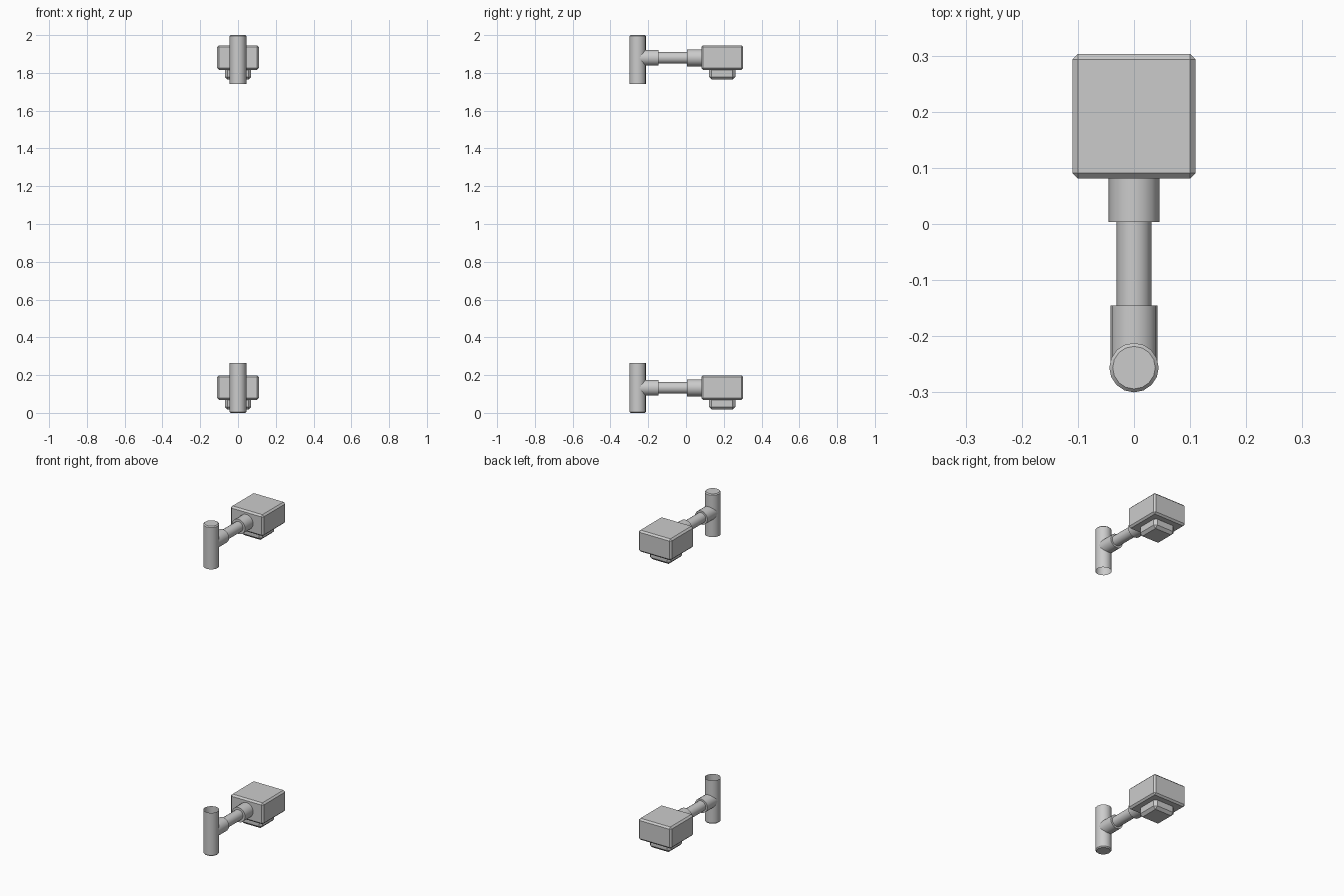
import bpy, math

if "Cube" in bpy.data.objects:
    bpy.data.objects.remove(bpy.data.objects["Cube"])


def finish(ob, name, bevel=0.0):
    ob.name = name
    if bevel:
        bpy.ops.object.transform_apply(location=False, rotation=False, scale=True)
        m = ob.modifiers.new("bevel", "BEVEL")
        m.width, m.segments = bevel, 1
        m.limit_method, m.angle_limit = "ANGLE", math.radians(40)


def rod(name, radius, y0, y1, z):
    bpy.ops.mesh.primitive_cylinder_add(
        vertices=16, radius=radius, depth=y1 - y0,
        location=(0, (y0 + y1) / 2, z), rotation=(math.pi / 2, 0, 0))
    bpy.ops.object.shade_smooth_by_angle(angle=math.radians(35))
    finish(bpy.context.object, name)


def box(name, half, y0, y1, z0, z1, bevel):
    bpy.ops.mesh.primitive_cube_add(size=1, location=(0, (y0 + y1) / 2, (z0 + z1) / 2))
    ob = bpy.context.object
    ob.scale = (2 * half, y1 - y0, z1 - z0)
    finish(ob, name, bevel)


def post(name, z_cap, z_open):
    # tube with one chamfered cap and one open end
    n, r, c = 16, 0.044, 0.006
    step = math.copysign(c, z_open - z_cap)
    rings = [(r - c, z_cap), (r, z_cap + step), (r, z_open)]
    verts = [(q * math.cos(2 * math.pi * i / n), q * math.sin(2 * math.pi * i / n) - 0.256, z)
             for q, z in rings for i in range(n)]
    faces = [(k * n + i, k * n + (i + 1) % n, (k + 1) * n + (i + 1) % n, (k + 1) * n + i)
             for k in range(2) for i in range(n)]
    faces.append(tuple(reversed(range(n))))
    if z_open < z_cap:
        faces = [tuple(reversed(f)) for f in faces]
    me = bpy.data.meshes.new(name)
    me.from_pydata(verts, [], faces)
    ob = bpy.data.objects.new(name, me)
    bpy.context.collection.objects.link(ob)
    bpy.ops.object.select_all(action="DESELECT")
    ob.select_set(True)
    bpy.context.view_layer.objects.active = ob
    bpy.ops.object.shade_smooth_by_angle(angle=math.radians(35))


# two brackets: (label, arm height, capped end, open end)
for label, z, cap, end in (("lower", 0.133, 0.0, 0.264), ("upper", 1.88, 2.0, 1.74)):
    post(label + "_post", cap, end)
    rod(label + "_post_collar", 0.042, -0.25, -0.145, z)
    rod(label + "_arm", 0.031, -0.15, 0.01, z)
    rod(label + "_block_collar", 0.045, 0.004, 0.09, z)
    box(label + "_block", 0.11, 0.081, 0.303, z - 0.064, z + 0.066, 0.01)
    box(label + "_foot", 0.07, 0.121, 0.261, z - 0.116, z - 0.05, 0.015)
